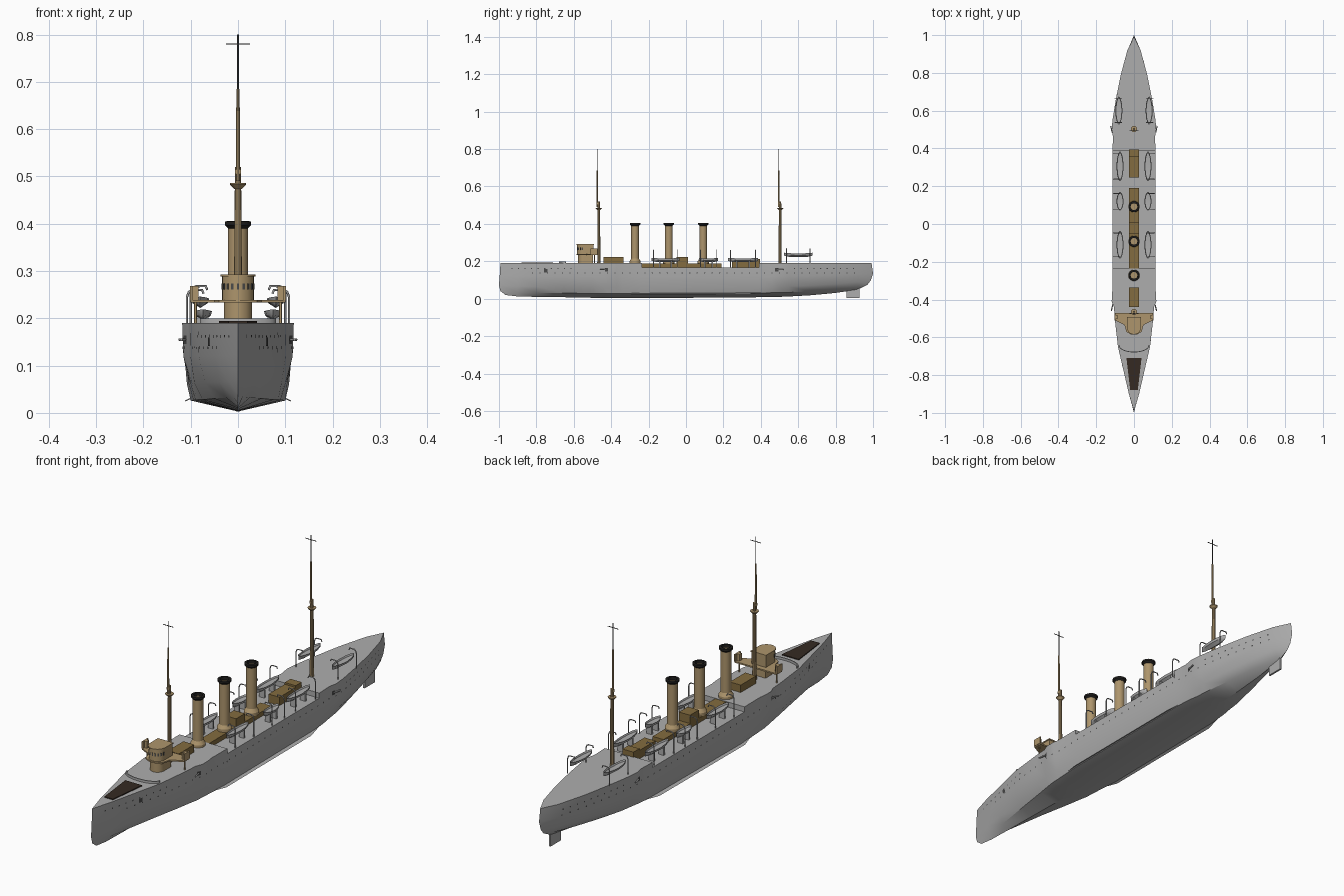
import bpy, bmesh
from math import sin, cos, pi, radians
from mathutils import Matrix, Vector
from mathutils.bvhtree import BVHTree

if "Cube" in bpy.data.objects:
    bpy.data.objects.remove(bpy.data.objects["Cube"])


def material(name, *rgb):
    mat = bpy.data.materials.new(name)
    mat.use_nodes = True
    mat.diffuse_color = (*rgb, 1)
    mat.node_tree.nodes["Principled BSDF"].inputs["Base Color"].default_value = (*rgb, 1)
    return mat


grey = material("hull_grey", .42, .42, .42)
tan = material("light_tan", .42, .3, .15)
ochre = material("dark_ochre", .23, .15, .05)
brown = material("dark_brown", .035, .023, .016)
black = material("soot_black", .015, .014, .013)
steel = material("dark_steel", .07, .07, .07)
built = []


def finish(name, bm, mat):
    bmesh.ops.remove_doubles(bm, verts=bm.verts, dist=1e-5)
    bmesh.ops.recalc_face_normals(bm, faces=bm.faces)
    mesh = bpy.data.meshes.new(name)
    bm.to_mesh(mesh)
    bm.free()
    mesh.materials.append(mat)
    obj = bpy.data.objects.new(name, mesh)
    bpy.context.collection.objects.link(obj)
    built.append(obj)
    return obj


def loft_bm(rings):
    bm = bmesh.new()
    rows = [[bm.verts.new(p) for p in ring] for ring in rings]
    n = len(rows[0])
    for a, b in zip(rows, rows[1:]):
        for i in range(n):
            j = (i + 1) % n
            bm.faces.new((a[i], a[j], b[j], b[i]))
    return bm


def lathe(name, x, y, profile, mat, n=16):
    rings = [[(x + r * cos(2 * pi * i / n), y + r * sin(2 * pi * i / n), z)
              for i in range(n)] for r, z in profile]
    return finish(name, loft_bm(rings), mat)


def prism(name, outline, z0, z1, mat):
    bm = loft_bm([[(x, y, z) for x, y in outline] for z in (z0, z1)])
    bm.verts.ensure_lookup_table()
    n = len(outline)
    bm.faces.new(bm.verts[:n])
    bm.faces.new(bm.verts[n:])
    return finish(name, bm, mat)


def box(name, x0, x1, y0, y1, z0, z1, mat):
    return prism(name, [(x0, y0), (x1, y0), (x1, y1), (x0, y1)], z0, z1, mat)


def mirrored(half):
    return half + [(-x, y) for x, y in reversed(half)]


def rod(name, points, radius, mat):
    curve = bpy.data.curves.new(name, "CURVE")
    curve.dimensions = "3D"
    curve.bevel_depth = radius
    curve.bevel_resolution = 1
    curve.use_fill_caps = True
    spline = curve.splines.new("POLY")
    spline.points.add(len(points) - 1)
    for point, co in zip(spline.points, points):
        point.co = (*co, 1)
    curve.materials.append(mat)
    bpy.context.collection.objects.link(bpy.data.objects.new(name, curve))


# Hull: y, deck half width, waterline half width, bilge half width, keel height
HIGH, WAIST = .19, .168
stations = [
    (-1, 0, 0, 0, .02), (-.9, .027, .02, .01, .012), (-.8, .05, .04, .025, .01),
    (-.65, .085, .07, .05, .008), (-.5, .102, .092, .075, .005),
    (-.44, .106, .097, .085, .005), (-.41, .118, .1, .09, .004),
    (-.37, .117, .102, .092, .004), (-.34, .113, .104, .094, .004),
    (-.235, .114, .108, .1, .003), (.39, .114, .108, .098, .008),
    (.46, .111, .105, .092, .01), (.5, .118, .102, .085, .01), (.55, .114, .098, .08, .012),
    (.66, .096, .085, .06, .018), (.79, .07, .058, .036, .03),
    (.92, .035, .026, .014, .048), (1, 0, 0, 0, .06)]
bow_rake, stern_rake = (.008, .004, 0, .008, .035), (-.008, 0, -.012, -.03, -.06)


def hull_ring(y, w, low, bilge, keel, deck):
    rake = bow_rake if y == -1 else stern_rake if y == 1 else (0,) * 5
    widths = (w, w * .85 + low * .15, low, bilge, 0)
    heights = [deck] + [keel + (WAIST - keel) * f for f in (.7, .35, .14, 0)]
    half = [(x, y + d, z) for x, d, z in zip(widths, rake, heights)]
    return half + [(-x, b, z) for x, b, z in reversed(half[:-1])]


rings = []
for s in stations:
    decks = {-.235: (HIGH, WAIST), .39: (WAIST, HIGH)}.get(s[0], (HIGH,))
    rings += [hull_ring(*s, d) for d in decks]
bm = loft_bm(rings)
bmesh.ops.remove_doubles(bm, verts=bm.verts, dist=1e-5)
bmesh.ops.recalc_face_normals(bm, faces=bm.faces)
surface = BVHTree.FromBMesh(bm)
finish("hull", bm, grey)
box("rudder", -.004, .004, .857, .927, .003, .08, grey)


def on_hull(side, y, z):
    spot, normal, _, _ = surface.ray_cast(Vector((side, y, z)), Vector((-side, 0, 0)))
    if normal.x * side < 0:
        normal = -normal
    return spot + normal * .0008, normal


# Portholes along both sides
bm = bmesh.new()
rows = [(.138, -.82 + .04 * i) for i in range(44)]
rows += [(.162, e + .035 * i) for e in (-.93, .58) for i in range(10)]
for side in (-1, 1):
    for z, y in rows:
        spot, normal = on_hull(side, y, z)
        turn = normal.to_track_quat("Z", "Y").to_matrix().to_4x4()
        bmesh.ops.create_circle(bm, cap_ends=True, segments=8, radius=.0035,
                                matrix=Matrix.Translation(spot) @ turn)
finish("portholes", bm, steel)

# Foredeck plate and breakwater
prism("foredeck_plate", mirrored([(.02, -.88), (.04, -.71)]), HIGH, HIGH + .004, brown)
arc = [(.08 * sin(t * pi / 16), -.645 - .035 * cos(t * pi / 16)) for t in range(-8, 9)]
prism("breakwater", arc + [(x * .97, y + .004) for x, y in reversed(arc)],
      HIGH, HIGH + .01, grey)

# Deck casings along the centreline
for name, y0, y1, z0, z1 in (
        ("forward_casing", -.44, -.335, HIGH, .222), ("engine_casing", -.235, .19, WAIST, .188),
        ("midship_house", -.05, .01, .188, .224), ("aft_casing", .245, .38, WAIST, .204),
        ("aft_locker", .355, .395, WAIST, .212)):
    box(name, -.026, .026, y0, y1, z0, z1, ochre)

# Funnels with flared feet and dark rims
for i, y in enumerate((-.272, -.092, .092)):
    lathe(f"funnel_{i}", 0, y, [(.03, .187), (.03, .2), (.021, .214), (.021, .393), (0, .393)], tan)
    lathe(f"funnel_rim_{i}", 0, y, [(.021, .39), (.028, .397), (.028, .405),
                                    (.018, .406), (.018, .392)], black)

# Bridge
front = [(.034 * cos(a * pi / 10), -.548 - .034 * sin(a * pi / 10)) for a in range(6)]
tower = mirrored([(.034, -.495)] + front[:-1] + [(.004, -.582)])
prism("bridge_base", [(x * .88, y * .9 - .053) for x, y in tower], HIGH, .238, tan)
prism("wheelhouse", tower, .238, .29, tan)
prism("wheelhouse_roof", [(x * 1.08, (y + .54) * 1.06 - .54) for x, y in tower], .288, .293, tan)
prism("bridge_deck", mirrored([(.1, -.472), (.1, -.51), (.05, -.535), (.04, -.572),
                               (.015, -.585)]), .233, .239, tan)
for i in range(-4, 5):
    a = i * pi / 9
    x, y = .0342 * sin(a), -.548 - .0342 * cos(a)
    pane = box(f"window_{i + 4}", -.0025, .0025, -.001, .001, .261, .274, steel)
    pane.location = (x, y, 0)
    pane.rotation_euler.z = a
for side, tag in ((-1, "right"), (1, "left")):
    for name, x0, y0, y1 in (("wing_screen", .096, -.51, -.472), ("wing_locker", .084, -.5, -.484)):
        a, b = sorted((side * x0, side * .102))
        box(f"{name}_{tag}", a, b, y0, y1, .238, .268, tan)
    rod(f"wing_post_{tag}", [(side * .09, -.49, HIGH), (side * .09, -.49, .235)], .003, tan)

# Masts: thick lower mast, lookout, topmast, pole and yard
for name, y, shift in (("fore", -.466, -.009), ("main", .503, -.007)):
    lathe(name + "_lower_mast", 0, y, [(.009, HIGH), (.0065, .52), (0, .52)], tan, 10)
    lathe(name + "_lookout", 0, y, [(0, .472), (.008, .474), (.017, .483), (.017, .486), (0, .486)], tan, 12)
    lathe(name + "_topmast", 0, y + shift, [(0, .49), (.0045, .49), (.0035, .685), (0, .685)], tan, 8)
    rod(name + "_pole", [(0, y + shift, .67), (0, y + shift, .8)], .0018, steel)
    rod(name + "_yard", [(-.025, y + shift, .78), (.025, y + shift, .78)], .0015, steel)
    box(name + "_crosstree", -.006, .006, y + shift - .002, y - .002, .505, .515, tan)


def boat(name, x, y, z, length):
    rings = []
    for t in (-1, -.85, -.5, 0, .5, .85, 1):
        w, top, low = .019 * (1 - t * t) ** .6, z + .02 + .004 * t * t, z + .008 * t ** 4
        mid = (top + low) / 2
        rings.append([(x + u, y + t * length / 2, h) for u, h in
                      ((w, top), (w * .85, mid), (0, low), (-w * .85, mid), (-w, top))])
    bm = loft_bm(rings)
    bmesh.ops.remove_doubles(bm, verts=bm.verts, dist=1e-5)
    bmesh.ops.recalc_face_normals(bm, faces=bm.faces)
    inner = [f for f in bm.faces if f.normal.z > .8]
    bmesh.ops.inset_region(bm, faces=inner, thickness=.003)
    bmesh.ops.translate(bm, verts=list({v for f in inner for v in f.verts}), vec=(0, 0, -.007))
    finish(name, bm, grey)


# Boats, davits, guns and bilge keels on each side
for side, tag in ((-1, "right"), (1, "left")):
    for i, (y, length, deck, z) in enumerate((
            (-.11, .15, WAIST, .195), (.12, .1, WAIST, .195),
            (.305, .16, WAIST, .195), (.6, .15, HIGH, .222))):
        x = side * (.074 if y < .5 else .08)
        boat(f"boat_{i}_{tag}", x, y, z, length)
        for end in (-1, 1):
            dy = y + end * length * .42
            out = .108 if y < .5 else .1
            top = .268 if y > .5 else .26
            rod(f"davit_{i}_{end + 1}_{tag}",
                [(side * out, dy, deck), (side * out, dy, top - .015),
                 (side * (out - .004), dy, top - .004), (side * (out - .012), dy, top),
                 (side * (out - .032), dy, top), (side * (out - .035), dy, top - .008)], .0025, grey)
            if y < .5:
                box(f"boat_chock_{i}_{end + 1}_{tag}", x - .012, x + .012,
                    dy * .5 + y * .5 - .004, dy * .5 + y * .5 + .004, deck, z + .008, grey)
    for i, (y, z, aim) in enumerate(((-.425, .155, -1), (.485, .155, 1), (-.75, .15, -1))):
        spot, normal = on_hull(side, y, z)
        turn = normal.to_track_quat("Z", "Y").to_matrix().to_4x4()
        bm = bmesh.new()
        bmesh.ops.create_grid(bm, size=.009, matrix=Matrix.Translation(spot) @ turn)
        finish(f"gun_port_{i}_{tag}", bm, steel)
        tip = spot + Vector((side * .008, aim * .035, 0))
        if i < 2:
            rod(f"gun_barrel_{i}_{tag}", [spot, tip], .003, grey)
    bm = bmesh.new()
    bm.faces.new([bm.verts.new((side * x, y, z)) for x, y, z in (
        (.098, -.3, .03), (.112, -.24, .024), (.112, .34, .026), (.096, .42, .034))])
    finish(f"bilge_keel_{tag}", bm, grey)

for obj in built:
    obj.select_set(True)
bpy.context.view_layer.objects.active = built[0]
bpy.ops.object.shade_smooth_by_angle(angle=radians(30))
